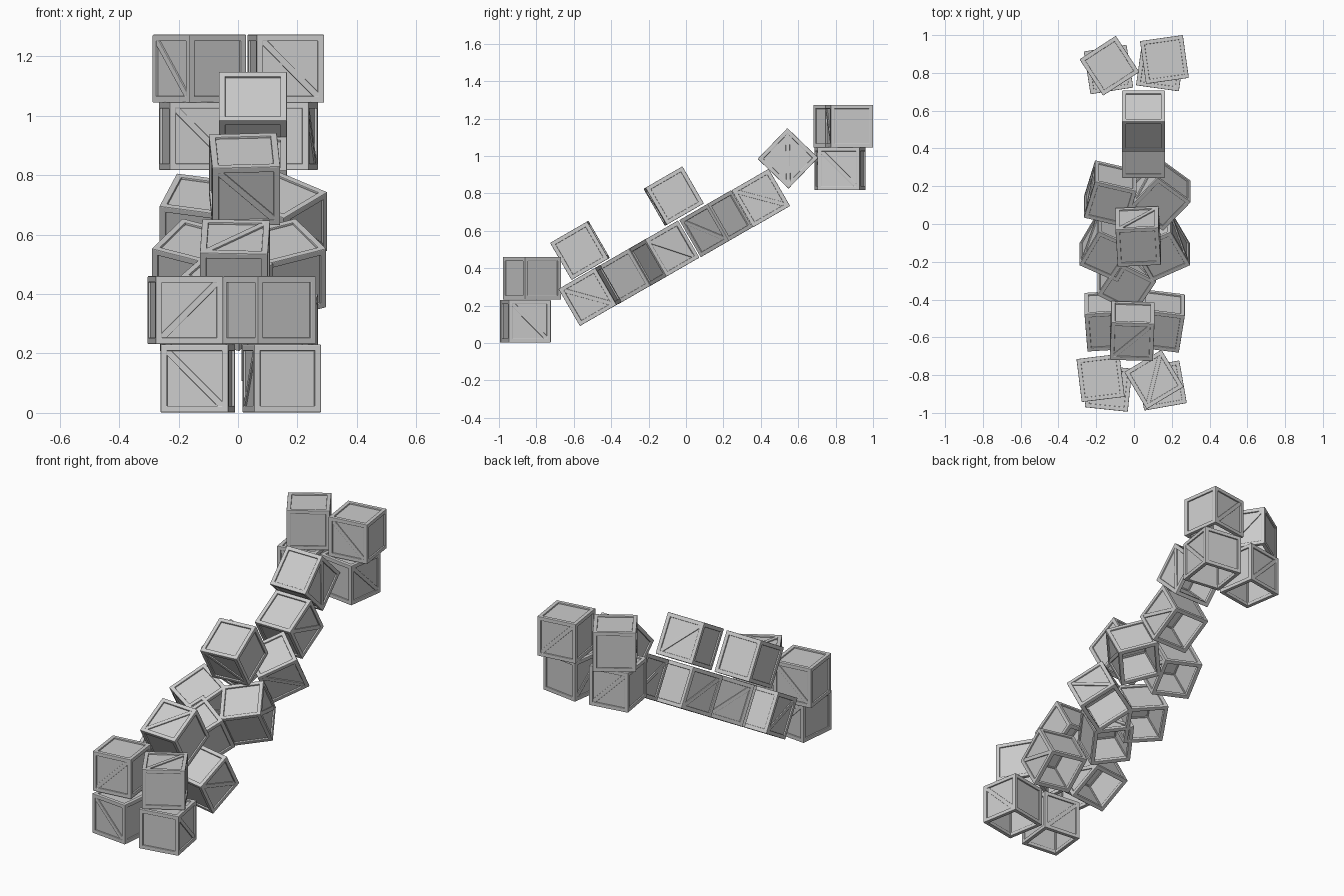
import bpy, bmesh
from math import radians, sqrt
from mathutils import Matrix, Vector

if "Cube" in bpy.data.objects:
    bpy.data.objects.remove(bpy.data.objects["Cube"])

S = 0.229        # crate side
H = S / 2
F = 0.022        # frame bar thickness
RECESS = 0.008   # panel depth below the frame
WALL = 0.008     # panel thickness


def box(bm, size, matrix, bevel=0.0):
    part = bmesh.new()
    bmesh.ops.create_cube(part, size=1, matrix=Matrix.Diagonal((*size, 1)))
    if bevel:
        bmesh.ops.bevel(part, geom=part.edges[:], offset=bevel, segments=2,
                        profile=0.5, affect='EDGES')
    part.transform(matrix)
    tmp = bpy.data.meshes.new("tmp")
    part.to_mesh(tmp)
    part.free()
    bm.from_mesh(tmp)
    bpy.data.meshes.remove(tmp)


def crate_mesh(name, braced):
    """Open-bottomed crate; braced lists the sides that carry a diagonal."""
    bm = bmesh.new()
    c = H - F / 2
    # twelve frame bars
    for axis in range(3):
        for a in (-c, c):
            for b in (-c, c):
                size, pos = [F] * 3, [0.0] * 3
                size[axis] = S
                pos[(axis + 1) % 3], pos[(axis + 2) % 3] = a, b
                box(bm, size, Matrix.Translation(pos), 0.003)
    # side frames: local x = outward, y = across, z = up
    sides = {
        "+x": Matrix.Rotation(0, 4, 'Z'),
        "-x": Matrix.Rotation(radians(180), 4, 'Z'),
        "+y": Matrix.Rotation(radians(90), 4, 'Z'),
        "-y": Matrix.Rotation(radians(-90), 4, 'Z'),
        "top": Matrix.Rotation(radians(-90), 4, 'Y'),
    }
    inner = S - F
    for key, rot in sides.items():
        # recessed panel, bottom left open
        box(bm, (WALL, inner, inner),
            rot @ Matrix.Translation((H - RECESS - WALL / 2, 0, 0)))
        # diagonal brace
        if key in braced:
            tilt = 45 if key == "-x" else -45
            box(bm, (RECESS, (S - 2 * F) * sqrt(2) + 0.008, 0.022),
                rot @ Matrix.Translation((H - RECESS / 2 - 0.002, 0, 0))
                @ Matrix.Rotation(radians(tilt), 4, 'X'), 0.002)
    mesh = bpy.data.meshes.new(name)
    bm.to_mesh(mesh)
    bm.free()
    return mesh


side_braced = crate_mesh("side_braced_crate", ("+x", "-x"))
top_braced = crate_mesh("top_braced_crate", ("top",))


def place(name, x, y, z, yaw, tilt=0, mesh=side_braced):
    ob = bpy.data.objects.new(name, mesh)
    bpy.context.collection.objects.link(ob)
    ob.matrix_world = (Matrix.Translation((x, y, z))
                       @ Matrix.Rotation(radians(tilt), 4, 'X')
                       @ Matrix.Rotation(radians(yaw), 4, 'Z'))


# front stack, standing on the floor
place("front_lower_left_crate", -0.135, -0.868, 0.116, -96)
place("front_lower_right_crate", 0.147, -0.855, 0.116, 10)
place("front_upper_left_crate", -0.177, -0.815, 0.346, 97)
place("front_upper_right_crate", 0.106, -0.823, 0.346, 31, mesh=top_braced)

# back stack, at the top of the slope
place("back_lower_left_crate", -0.135, 0.818, 0.932, -81)
place("back_lower_right_crate", 0.14, 0.832, 0.932, -8)
place("back_upper_left_crate", -0.13, 0.838, 1.159, 213)
place("back_upper_right_crate", 0.161, 0.871, 1.159, -82)

# sloping row: heights follow one straight ramp line
RAMP = 30


def ramp(name, x, y, yaw):
    place(name, x, y, 0.254 + (y + 0.513) * 0.57, yaw, RAMP)


ramp("ramp_first_left_crate", -0.14, -0.513, 4)
ramp("ramp_first_right_crate", 0.14, -0.513, -8)
ramp("ramp_second_crate", -0.038, -0.285, 60)
ramp("ramp_third_left_crate", -0.137, -0.118, -27)
ramp("ramp_third_right_crate", 0.144, -0.118, 27)
ramp("ramp_fourth_left_crate", -0.125, 0.16, -15)
ramp("ramp_fourth_right_crate", 0.14, 0.16, -40)
ramp("ramp_fifth_crate", 0.05, 0.40, 0)

# crates riding on the slope
place("rider_low_crate", -0.01, -0.567, 0.495, -2, RAMP, top_braced)
place("rider_middle_crate", 0.022, -0.066, 0.785, -87, RAMP)
place("rider_high_crate", 0.05, 0.545, 0.987, 180, 46)
